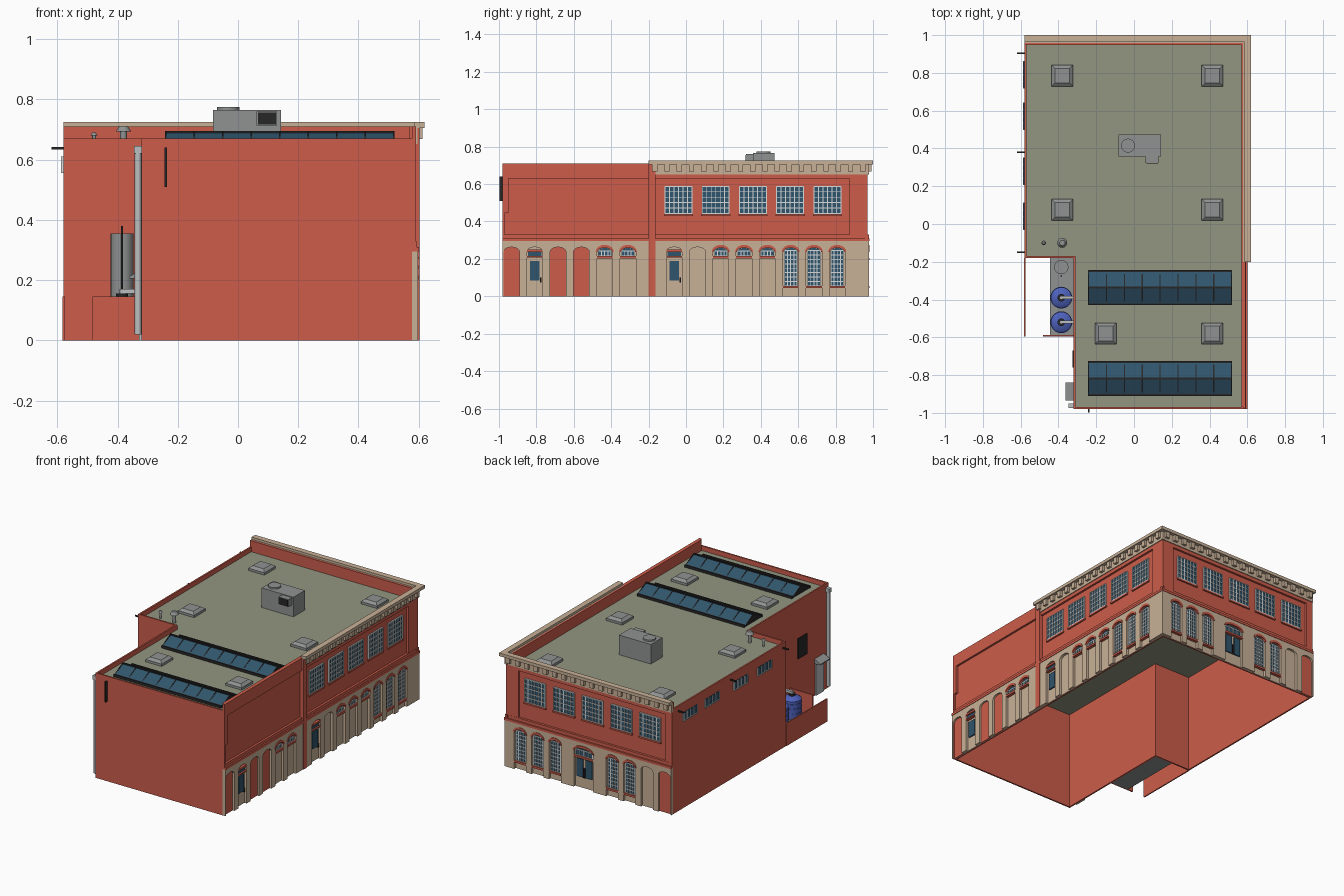
import bpy, bmesh, math
from mathutils import Matrix, Vector

cube = bpy.data.objects.get("Cube")
if cube:
    bpy.data.objects.remove(cube)


def material(name, r, g, b):
    m = bpy.data.materials.new(name)
    m.use_nodes = True
    m.diffuse_color = (r, g, b, 1)
    m.node_tree.nodes["Principled BSDF"].inputs["Base Color"].default_value = (r, g, b, 1)
    return m


RED = material("red_brick", .61, .108, .07)
TAN = material("tan_stone", .58, .44, .31)
ROOF = material("roof_felt", .29, .3, .22)
GLASS = material("blue_glass", .03, .09, .15)
WHITE = material("white_frame", .7, .72, .72)
METAL = material("grey_metal", .28, .29, .29)
LIGHT = material("light_pipe", .5, .53, .54)
DARK = material("dark_metal", .02, .02, .02)
BLUE = material("blue_tank", .075, .12, .5)

parts = {}


def part(name, mat):
    if name not in parts:
        parts[name] = (bmesh.new(), mat)
    return parts[name][0]


def prism(name, mat, pts, place, d0, d1):
    bm = part(name, mat)
    a = [bm.verts.new(place(u, v, d0)) for u, v in pts]
    b = [bm.verts.new(place(u, v, d1)) for u, v in pts]
    faces = [bm.faces.new(a), bm.faces.new(b[::-1])]
    for i in range(len(a)):
        j = (i + 1) % len(a)
        faces.append(bm.faces.new((a[i], b[i], b[j], a[j])))
    bmesh.ops.recalc_face_normals(bm, faces=faces)


def flat(u, v, d):
    return Vector((u, v, d))


def along_x(u, v, d):
    return Vector((d, u, v))


def side_face(u, v, d):
    return Vector((.578 + d, u, v))


def back_face(u, v, d):
    return Vector((u, .958 + d, v))


def rect(u0, u1, v0, v1):
    return [(u0, v0), (u1, v0), (u1, v1), (u0, v1)]


def box(name, mat, x0, x1, y0, y1, z0, z1):
    prism(name, mat, rect(x0, x1, y0, y1), flat, z0, z1)


def cylinder(name, mat, x, y, z0, z1, r, r2=None):
    bmesh.ops.create_cone(part(name, mat), cap_ends=True, segments=20, radius1=r,
                          radius2=r if r2 is None else r2, depth=z1 - z0,
                          matrix=Matrix.Translation((x, y, (z0 + z1) / 2)))


def arc(c, w, spring, top, n=10):
    return [(c + w * math.cos(math.pi * i / n), spring + (top - spring) * math.sin(math.pi * i / n))
            for i in range(n + 1)]


def grid(c, w, z0, z1, nu, nz, face, d):
    t = .0025
    for i in range(nu + 1):
        u = c - w + 2 * w * i / nu
        prism("window_bars", WHITE, rect(u - t, u + t, z0, z1), face, 0, d)
    for i in range(nz + 1):
        z = z0 + (z1 - z0) * i / nz
        prism("window_bars", WHITE, rect(c - w, c + w, z - t, z + t), face, 0, d)


SPRING, TOP, BASE = .238, .263, .295


def bay(c, u0, u1, kind, face):
    w = .068 if kind == "entrance" else .042
    # Stone pier pair with an arched recess
    prism("stone_arcade", TAN, [(u0, 0), (c - w, 0)] + arc(c, w, SPRING, TOP)[::-1]
          + [(c + w, 0), (u1, 0), (u1, BASE), (u0, BASE)], face, 0, .02)
    if kind == "brick":
        prism("brick_infill", RED, rect(c - w, c + w, 0, TOP), face, 0, .008)
    if kind in ("fan", "tall", "entrance"):
        prism("arch_trim", RED, arc(c, w + .006, SPRING, TOP + .012) + arc(c, w - .003, SPRING, TOP - .004)[::-1],
              face, .01, .024)
        low = {"fan": .215, "tall": .055, "entrance": .205}[kind]
        prism("arched_glass", GLASS, [(c - w + .006, low), (c + w - .006, low)]
              + arc(c, w - .006, SPRING, TOP - .005), face, 0, .009)
        prism("window_sills", RED, rect(c - w, c + w, low - .012, low), face, 0, .022)
        if kind == "tall":
            grid(c, w - .008, low, TOP - .018, 4, 8, face, .013)
        else:
            grid(c, w - .008, low, TOP - .022, 4, 1, face, .013)
    if kind == "door":
        prism("door_lintel", RED, rect(c - w, c + w, .238, .25), face, 0, .022)
        prism("door_lintel", RED, rect(c - w, c + w, .207, .215), face, 0, .022)
        prism("door_glass", GLASS, rect(c - w + .005, c + w - .005, .215, .238), face, 0, .012)
        prism("door_glass", GLASS, rect(c - .026, c + .026, .085, .19), face, 0, .012)
        prism("door_handles", DARK, rect(c + .028, c + .036, .075, .1), face, 0, .014)
    if kind == "entrance":
        for s in (-1, 1):
            m = c + s * .032
            prism("door_glass", GLASS, rect(m - .022, m + .022, .07, .185), face, 0, .012)
            prism("door_handles", DARK, rect(c + s * .006 - .003, c + s * .006 + .003, .07, .13), face, 0, .016)


def arcade(bays, lo, hi, face):
    cs = [c for c, k in bays]
    edges = [lo] + [(a + b) / 2 for a, b in zip(cs, cs[1:])] + [hi]
    for i, (c, kind) in enumerate(bays):
        bay(c, edges[i], edges[i + 1], kind, face)
    prism("stone_backing", TAN, rect(lo, hi, 0, BASE), face, 0, .004)
    # Sloped belt course
    prism("belt_course", RED, rect(lo, hi, BASE, .31), face, 0, .023)
    prism("belt_course", RED, rect(lo, hi, .31, .33), face, 0, .014)


def upper_windows(centres, face):
    for c in centres:
        prism("upper_glass", GLASS, rect(c - .073, c + .073, .44, .59), face, 0, .004)
        grid(c, .072, .442, .588, 6, 5, face, .008)
        prism("upper_sills", RED, rect(c - .078, c + .078, .428, .438), face, 0, .01)


def cornice(lo, hi, face):
    prism("cornice", TAN, rect(lo, hi, .652, .71), face, 0, .018)
    prism("cornice", TAN, rect(lo, hi + .022, .705, .725), face, .006, .042)
    n = round((hi - lo) / .065)
    for i in range(n):
        u = lo + (hi - lo) * (i + .5) / n
        prism("cornice_brackets", TAN, rect(u - .014, u + .014, .668, .706), face, .01, .034)


# Side street face
kinds = ["brick", "door", "brick", "brick", "fan", "fan", "door", "blank",
         "fan", "fan", "fan", "tall", "tall", "tall"]
side = [(-.933 + .1245 * i + (.005 if i > 5 else 0) + (.118 if i > 5 else 0), k) for i, k in enumerate(kinds)]
arcade(side, -.98, .978, side_face)
upper_windows([-.04 + .199 * i for i in range(5)], side_face)
cornice(-.2, .978, side_face)
for r in (rect(-.2, -.163, 0, .71), rect(.875, .97, .33, .655), rect(-.163, .875, .63, .655),
          rect(-.98, -.95, .445, .71), rect(-.95, -.2, .63, .71)):
    prism("side_pilasters", RED, r, side_face, 0, .024 if r[0][1] == 0 else .013)

# Rear street face
rear = [(-.532, "brick"), (-.409, "blank"), (-.286, "tall"), (-.163, "tall"), (.04, "entrance"),
        (.241, "tall"), (.364, "tall"), (.487, "tall")]
arcade(rear, -.58, .598, back_face)
upper_windows([-.42 + .203 * i for i in range(5)], back_face)
cornice(-.58, .598, back_face)
for r in (rect(-.58, -.53, .33, .655), rect(.505, .59, .33, .655), rect(-.53, .505, .63, .655)):
    prism("rear_pilasters", RED, r, back_face, 0, .013)

# Hollow brick shell and roof
box("brick_walls", RED, -.32, .59, -.98, -.97, 0, .67)
box("brick_walls", RED, -.32, -.31, -.97, -.18, 0, .67)
box("brick_walls", RED, -.58, -.31, -.18, -.17, 0, .67)
box("brick_walls", RED, -.58, -.57, -.17, .958, 0, .67)
box("brick_walls", RED, .568, .578, -.97, .958, 0, .71)
box("brick_walls", RED, -.58, .578, .948, .958, 0, .71)
box("roof", ROOF, -.31, .57, -.97, -.17, .634, .64)
box("roof", ROOF, -.57, .57, -.17, .95, .634, .64)

# Ridge skylights
for y in (-.337, -.818):
    x0, x1, w = -.24, .517, .088
    prism("skylight_glass", GLASS, [(y - w, .648), (y + w, .648), (y, .691)], along_x, x0, x1)
    for i in range(9):
        x = x0 + (x1 - x0) * i / 8
        prism("skylight_ribs", DARK, [(y - w - .004, .645), (y + w + .004, .645), (y, .695)], along_x, x - .003, x + .003)
    box("skylight_ridge", DARK, x0, x1, y - .005, y + .005, .685, .695)
    for s in (-1, 1):
        box("skylight_curbs", DARK, x0, x1, y + s * w - .005, y + s * w + .005, .64, .656)

# Roof hatches with tapered lids
for x, y in ((-.38, .785), (.415, .785), (-.38, .075), (.415, .075), (-.15, -.58), (.415, -.58)):
    box("hatch_curbs", METAL, x - .057, x + .057, y - .057, y + .057, .64, .655)
    bmesh.ops.create_cone(part("hatch_lids", METAL), cap_ends=True, segments=4, radius1=.08, radius2=.055, depth=.014,
                          matrix=Matrix.Translation((x, y, .662)) @ Matrix.Rotation(math.pi / 4, 4, "Z"))

# Air handler and roof vents
box("air_handler", METAL, -.083, .142, .357, .473, .64, .765)
box("air_intake", METAL, .062, .13, .322, .357, .713, .76)
box("intake_grille", DARK, .066, .126, .319, .322, .717, .756)
cylinder("handler_fan", METAL, -.032, .415, .765, .775, .037)
cylinder("vent_pipe", METAL, -.38, -.1, .64, .695, .011)
cylinder("vent_cap", METAL, -.38, -.1, .693, .712, .026, .014)
cylinder("small_vent", METAL, -.478, -.1, .64, .68, .006)
cylinder("small_vent", METAL, -.478, -.1, .68, .69, .012, .006)

# Yard walls, slab, tanks and pipes
box("yard_walls", RED, -.583, -.575, -.595, -.18, 0, .145)
box("yard_walls", RED, -.483, -.32, -.595, -.587, 0, .145)
box("yard_slab", METAL, -.445, -.32, -.587, -.18, 0, .012)
cylinder("grey_tank", METAL, -.385, -.228, .012, .355, .038)
for y in (-.39, -.52):
    cylinder("blue_tanks", BLUE, -.385, y, .012, .125, .055)
    cylinder("blue_tanks", BLUE, -.385, y, .125, .145, .055, .025)
    for z in (.04, .07, .1):
        cylinder("tank_ribs", BLUE, -.385, y, z, z + .008, .058)
    cylinder("tank_necks", DARK, -.385, y, .145, .155, .02)
    cylinder("tank_pipes", LIGHT, -.385, y, .15, .17, .009)
    box("tank_pipes", LIGHT, -.392, -.32, y - .008, y + .008, .155, .17)
cylinder("tank_riser", DARK, -.385, -.275, .14, .38, .004)

# Yard-side door, awning, window and downpipe
box("yard_door", LIGHT, -.328, -.32, -.925, -.845, 0, .2)
prism("door_awning", METAL, [(-.32, .235), (-.362, .212), (-.362, .205), (-.32, .205)],
      lambda u, v, d: Vector((u, d, v)), -.935, -.838)
box("yard_window", DARK, -.326, -.32, -.76, -.67, .3, .43)
cylinder("downpipe", LIGHT, -.332, -.962, .02, .625, .011)
box("downpipe_hopper", LIGHT, -.346, -.32, -.975, -.95, .62, .645)
box("wall_rod", DARK, -.244, -.236, -.998, -.98, .51, .64)

# Small high windows and spouts on the plain wall
for y in (.79, .57, .28, .04):
    box("high_windows", GLASS, -.584, -.58, y - .07, y + .07, .56, .61)
    for k in range(5):
        v = y - .07 + .035 * k
        box("high_window_bars", WHITE, -.588, -.58, v - .003, v + .003, .56, .61)
    box("high_window_bars", WHITE, -.588, -.58, y - .07, y + .07, .556, .562)
for y in (.905, .38, -.15):
    box("wall_spouts", DARK, -.62, -.58, y - .004, y + .004, .634, .642)

# Turn every collected part into an object
ROUND = ("tank", "vent", "downpipe", "fan")
for name, (bm, mat) in parts.items():
    mesh = bpy.data.meshes.new(name)
    bm.to_mesh(mesh)
    bm.free()
    mesh.materials.append(mat)
    ob = bpy.data.objects.new(name, mesh)
    bpy.context.collection.objects.link(ob)
    if any(k in name for k in ROUND):
        bpy.ops.object.select_all(action="DESELECT")
        ob.select_set(True)
        bpy.context.view_layer.objects.active = ob
        bpy.ops.object.shade_smooth_by_angle(angle=math.radians(35))
